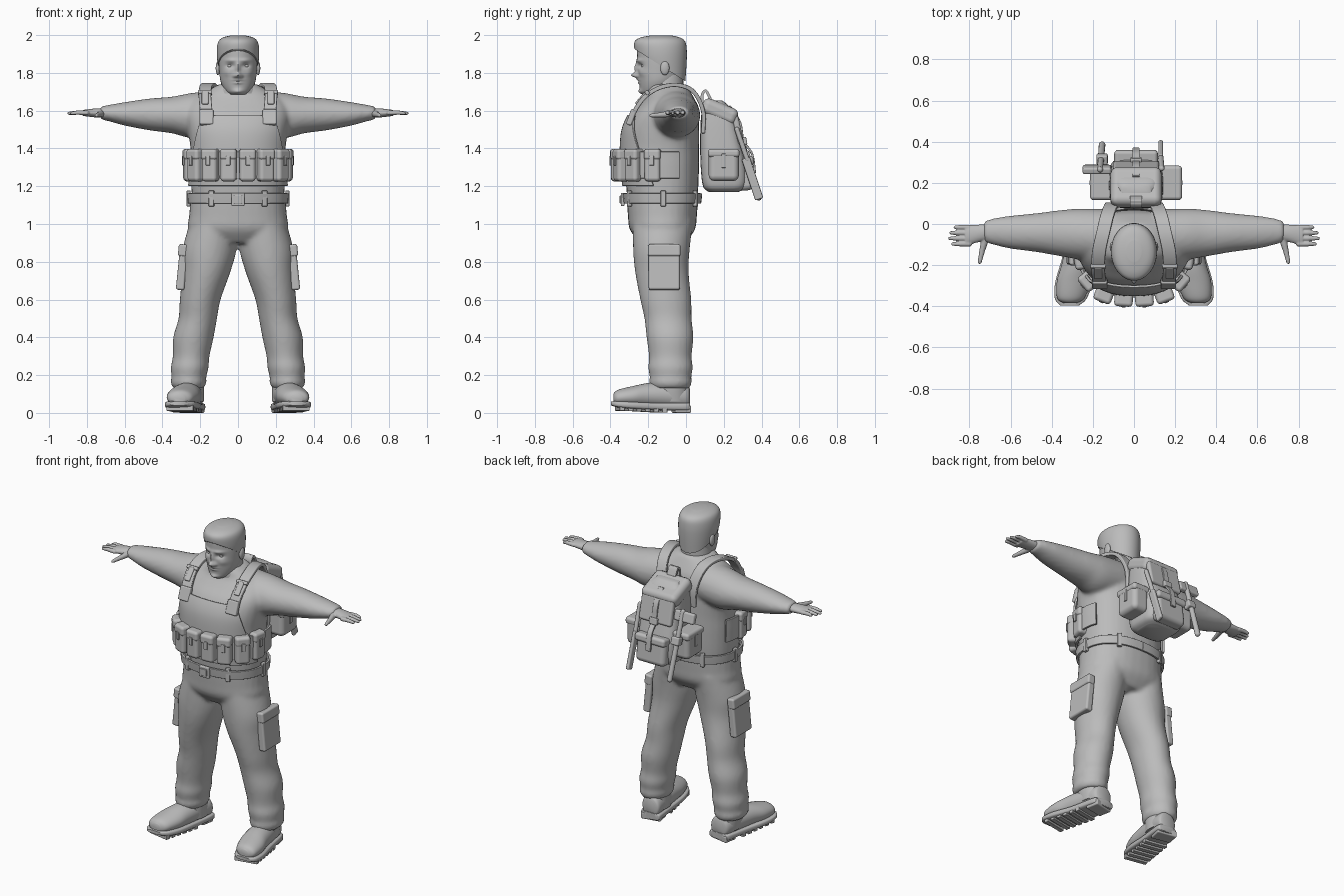
import bpy, bmesh
from math import cos, sin, tau, radians, copysign, exp
from mathutils import Vector, Matrix, Euler

cube = bpy.data.objects.get("Cube")
if cube:
    bpy.data.objects.remove(cube, do_unlink=True)

grey = bpy.data.materials.new("plain grey")
grey.use_nodes = True
grey.diffuse_color = (.5, .5, .5, 1)
for node in grey.node_tree.nodes:
    if node.type == "BSDF_PRINCIPLED":
        node.inputs["Base Color"].default_value = grey.diffuse_color


def finish(name, bm, mirror=False, bevel=0, thick=0, voxel=0):
    """Turn a bmesh into a smooth shaded object with its modifiers."""
    bmesh.ops.recalc_face_normals(bm, faces=bm.faces)
    mesh = bpy.data.meshes.new(name)
    bm.to_mesh(mesh)
    bm.free()
    mesh.materials.append(grey)
    for poly in mesh.polygons:
        poly.use_smooth = True
    if not (bevel or voxel):
        mesh.set_sharp_from_angle(angle=radians(50))
    obj = bpy.data.objects.new(name, mesh)
    bpy.context.collection.objects.link(obj)
    if thick:
        mod = obj.modifiers.new("thickness", "SOLIDIFY")
        mod.thickness, mod.offset = thick, 0
    if bevel:
        mod = obj.modifiers.new("soft edges", "BEVEL")
        mod.width, mod.segments, mod.harden_normals = bevel, 3, True
    if mirror:
        obj.modifiers.new("mirror", "MIRROR").use_mirror_merge = False
    if voxel:
        mod = obj.modifiers.new("blend", "REMESH")
        mod.mode, mod.voxel_size, mod.use_smooth_shade = "VOXEL", voxel, True
        mod = obj.modifiers.new("relax", "SMOOTH")
        mod.factor, mod.iterations = .5, 5
    return obj


def spline(points, steps):
    """Smooth curve through points of any dimension."""
    p = [Vector(q) for q in points]
    p = [p[0]] + p + [p[-1]]
    out = []
    for a, b, c, d in zip(p, p[1:], p[2:], p[3:]):
        for i in range(steps):
            t = i / steps
            out.append((b * 2 + (c - a) * t + (a * 2 - b * 5 + c * 4 - d) * t * t
                        + (b * 3 - a - c * 3 + d) * t ** 3) / 2)
    return out + [p[-1]]


def oval(angle, power):
    return [copysign(abs(w) ** (2 / power), w) for w in (cos(angle), sin(angle))]


def skin(bm, loops, closed=True):
    for low, high in zip(loops, loops[1:]):
        n = len(low)
        for i in range(n if closed else n - 1):
            j = (i + 1) % n
            bm.faces.new((low[i], low[j], high[j], high[i]))


def loft(bm, rings, axis="z", side=1, power=2, sides=32, steps=6):
    """Rings hold a position on the axis, a centre and two radii."""
    loops = []
    for h, a, b, ra, rb in spline(rings, steps):
        loop = []
        for i in range(sides):
            c, s = oval(tau * i / sides, power)
            u, v = a + ra * c, b + rb * s
            x, y, z = {"x": (h, u, v), "y": (u, h, v), "z": (u, v, h)}[axis]
            loop.append(bm.verts.new((x * side, y, z)))
        loops.append(loop)
    skin(bm, loops)
    bm.faces.new(loops[0])
    bm.faces.new(loops[-1])


def solid(name, rings, mirror=False, **shape):
    bm = bmesh.new()
    loft(bm, rings, **shape)
    return finish(name, bm, mirror)


def box(name, loc, size, rot=(0, 0, 0), bevel=.01, mirror=False):
    bm = bmesh.new()
    bmesh.ops.create_cube(bm, size=1, matrix=Matrix.LocRotScale(Vector(loc), Euler(rot), Vector(size)))
    return finish(name, bm, mirror, bevel)


def ball(bm, loc, size):
    bmesh.ops.create_uvsphere(bm, u_segments=24, v_segments=16, radius=1,
                              matrix=Matrix.LocRotScale(Vector(loc), None, Vector(size)))


def rod(bm, start, end, r1, r2):
    a, b = Vector(start), Vector(end)
    turn = (b - a).to_track_quat("Z", "Y")
    bmesh.ops.create_cone(bm, cap_ends=True, segments=16, radius1=r1, radius2=r2, depth=(b - a).length,
                          matrix=Matrix.LocRotScale((a + b) / 2, turn, None))
    ball(bm, a, (r1,) * 3)
    ball(bm, b, (r2,) * 3)


def ribbon(name, path, width, thick, mirror=False):
    bm = bmesh.new()
    half = Vector((width / 2, 0, 0))
    skin(bm, [[bm.verts.new(p - half), bm.verts.new(p + half)] for p in spline(path, 6)], False)
    return finish(name, bm, mirror, thick / 4, thick)


# Shirt: torso blended with both arms
torso = [(1.0, 0, -.125, .235, .165), (1.15, 0, -.125, .245, .187), (1.3, 0, -.128, .25, .197),
         (1.4, 0, -.13, .252, .2), (1.5, 0, -.125, .265, .195), (1.58, 0, -.11, .275, .175),
         (1.64, 0, -.09, .26, .145), (1.69, 0, -.085, .19, .115), (1.74, 0, -.1, .1, .1)]
arm = [(.1, -.06, 1.59, .13, .12), (.25, -.05, 1.575, .125, .118), (.35, -.045, 1.577, .113, .097),
       (.47, -.042, 1.58, .095, .084), (.6, -.04, 1.583, .08, .062), (.68, -.037, 1.587, .065, .044),
       (.73, -.037, 1.588, .05, .034)]
bm = bmesh.new()
loft(bm, torso, power=2.3)
for side in (1, -1):
    loft(bm, arm, "x", side)
finish("shirt", bm, voxel=.012)


def band(name, bottom, top, low_span, high_span, gap, thick):
    """Sheet that follows the torso, centred on the front."""
    rings = [r for r in spline(torso, 12) if bottom <= r[0] <= top]
    bm = bmesh.new()
    loops = []
    for k, (z, x, y, rx, ry) in enumerate(rings):
        span = radians(low_span + (high_span - low_span) * k / (len(rings) - 1))
        loop = []
        for i in range(49):
            c, s = oval(-tau / 4 + span * (i / 24 - 1), 2.3)
            loop.append(bm.verts.new((x + (rx + gap) * c, y + (ry + gap) * s, z)))
        loops.append(loop)
    skin(bm, loops, False)
    finish(name, bm, bevel=thick / 4, thick=thick)


# Trousers: hips blended with both legs
hips = [(1.16, 0, -.125, .25, .19), (1.05, 0, -.125, .258, .183), (.97, 0, -.125, .262, .172),
        (.9, 0, -.125, .19, .12)]
leg = [(1.02, .125, -.122, .125, .16), (.87, .15, -.13, .143, .15), (.75, .167, -.128, .128, .142),
       (.6, .2, -.107, .108, .135), (.5, .213, -.095, .102, .125), (.4, .236, -.085, .107, .124),
       (.3, .248, -.083, .097, .113), (.24, .256, -.082, .1, .118), (.19, .26, -.082, .092, .11),
       (.16, .262, -.082, .095, .113), (.13, .262, -.082, .08, .1)]
bm = bmesh.new()
loft(bm, hips, power=2.3)
for side in (1, -1):
    loft(bm, leg, side=side)
finish("trousers", bm, voxel=.012)
box("cargo_pocket", (.295, -.115, .77), (.045, .165, .24), (0, -.1, 0), .012, True)
box("cargo_flap", (.291, -.115, .86), (.05, .172, .065), (0, -.1, 0), .012, True)

# Belt with buckle and loops
band("belt", 1.1, 1.165, 180, 180, .016, .014)
box("belt_buckle", (0, -.335, 1.13), (.07, .02, .07), bevel=.006)
box("buckle_plate", (0, -.343, 1.13), (.044, .016, .044), bevel=.004)
for x, y, turn in ((.14, -.3, .35), (.262, -.12, 1.57), (.15, .05, 2.7)):
    box("belt_loop", (x, y, 1.135), (.028, .022, .085), (0, 0, turn), .005, True)

# Boots with treaded soles
solid("boot", [(-.385, .31, .075, .03, .025), (-.36, .307, .08, .066, .042), (-.28, .292, .086, .083, .056),
               (-.2, .275, .092, .078, .066), (-.1, .258, .092, .072, .07), (0, .243, .085, .062, .068),
               (.02, .24, .08, .04, .05)], True, axis="y")
solid("boot_shaft", [(.06, .25, -.075, .07, .09), (.13, .255, -.08, .075, .092), (.22, .26, -.08, .075, .09)], True)
solid("boot_sole", [(-.397, .313, .05, .045, .01), (-.36, .307, .046, .078, .017), (-.28, .292, .04, .09, .02),
                    (-.15, .267, .034, .078, .02), (0, .243, .032, .07, .022), (.022, .24, .032, .05, .02)],
      True, axis="y", power=4)
for i in range(6):
    y = -.35 + i * .045
    box("sole_tread", (.24 - y * .19, y, .026 - i * .002), (.145, .028, .03), (0, 0, .19), .004, True)
box("boot_heel", (.246, -.025, .02), (.125, .085, .04), (0, 0, .19), .008, True)

# Hands
bm = bmesh.new()
loft(bm, [(.68, -.037, 1.588, .036, .024), (.75, -.045, 1.588, .042, .024), (.82, -.056, 1.588, .05, .016)], "x")
for i, tip in enumerate((.868, .888, .895, .88)):
    y = -.016 - .027 * i
    rod(bm, (.8, y, 1.588), (.845, y, 1.59), .013, .012)
    rod(bm, (.845, y, 1.59), (tip, y, 1.586), .012, .009)
rod(bm, (.72, -.06, 1.585), (.738, -.13, 1.578), .02, .014)
rod(bm, (.738, -.13, 1.578), (.75, -.185, 1.574), .014, .01)
finish("hand", bm, True, voxel=.004)

# Head with sculpted face: x, z, two spreads and the push forward
bm = bmesh.new()
loft(bm, [(1.685, 0, -.18, .04, .045), (1.705, 0, -.165, .068, .075), (1.755, 0, -.145, .092, .104),
          (1.82, 0, -.135, .1, .122), (1.88, 0, -.13, .103, .128), (1.94, 0, -.13, .1, .125),
          (1.975, 0, -.13, .075, .095), (1.988, 0, -.13, .03, .04)], sides=96, steps=12)
face = [(0, 1.787, .017, .014, .034), (0, 1.825, .011, .03, .016), (0, 1.763, .026, .006, .008),
        (0, 1.747, .022, .006, .007), (0, 1.7, .028, .014, .014)]
for side in (1, -1):
    face += [(side * .041, 1.838, .021, .012, -.015), (side * .038, 1.866, .028, .009, .007),
             (side * .062, 1.8, .022, .018, .006), (side * .018, 1.782, .008, .008, .01)]
for v in bm.verts:
    x, y, z = v.co
    if y < -.14:
        v.co.y -= sum(d * exp(-((x - bx) / rx) ** 2 - ((z - bz) / rz) ** 2) for bx, bz, rx, rz, d in face)
finish("head", bm)
for name, loc, size in (("eye", (.042, -.222, 1.837), (.016, .015, .011)),
                        ("ear", (.106, -.112, 1.825), (.012, .024, .037))):
    bm = bmesh.new()
    ball(bm, loc, size)
    finish(name, bm, True)
solid("neck", [(1.62, 0, -.1, .1, .1), (1.7, 0, -.108, .094, .096), (1.79, 0, -.105, .085, .09)])
solid("collar", [(1.69, 0, -.1, .125, .115), (1.715, 0, -.105, .115, .11), (1.735, 0, -.107, .1, .102)])

# Short hair, trimmed along a sloping hairline
bm = bmesh.new()
loft(bm, [(1.74, 0, -.1, .09, .095), (1.85, 0, -.125, .108, .128), (1.92, 0, -.134, .112, .138),
          (1.965, 0, -.138, .104, .134), (1.987, 0, -.136, .08, .105), (1.999, 0, -.132, .035, .05)], sides=64)
cut = bmesh.ops.bisect_plane(bm, geom=bm.verts[:] + bm.edges[:] + bm.faces[:], plane_co=(0, -.27, 1.925),
                             plane_no=(0, .165, .26), clear_inner=True)
bmesh.ops.holes_fill(bm, edges=[e for e in bm.edges if e.is_boundary], sides=0)
finish("hair", bm)

# Chest rig with a row of pouches
band("chest_panel", 1.2, 1.575, 80, 35, .014, .014)
band("rig_belt", 1.24, 1.385, 112, 112, .02, .014)
for x, y, turn in ((.05, -.36, .06), (.145, -.34, .36), (.22, -.275, .85), (.25, -.175, 1.4)):
    out = Vector((sin(turn), -cos(turn), 0))
    at = Vector((x, y, 1.31))
    box("pouch", at, (.085, .074, .17), (0, 0, turn), .02, True)
    box("pouch_flap", at + Vector((0, 0, .058)), (.09, .082, .06), (0, 0, turn), .018, True)
    box("pouch_tab", at + out * .04 + Vector((0, 0, .025)), (.024, .01, .05), (0, 0, turn), .003, True)

# Shoulder straps
ribbon("shoulder_strap", [(.165, -.295, 1.53), (.17, -.265, 1.61), (.175, -.21, 1.68), (.17, -.13, 1.725),
                          (.15, -.04, 1.735), (.13, .04, 1.7), (.11, .09, 1.6), (.1, .09, 1.48)], .066, .022, True)
box("strap_pad", (.167, -.29, 1.565), (.074, .03, .085), (-.35, 0, 0), .008, True)
box("strap_buckle", (.174, -.235, 1.665), (.036, .022, .085), (-.7, 0, 0), .006, True)
box("strap_slider", (.174, -.205, 1.695), (.075, .025, .022), (-.7, 0, 0), .006, True)

# Backpack
solid("backpack", [(1.17, .01, .2, .09, .08), (1.2, .01, .205, .125, .115), (1.3, .01, .2, .132, .122),
                   (1.42, .01, .185, .13, .11), (1.55, .01, .17, .122, .092), (1.62, .01, .16, .11, .07),
                   (1.655, .01, .15, .07, .04)], power=4)
box("backpack_lid", (.01, .178, 1.595), (.25, .2, .09), (-.4, 0, 0), .035)
box("lid_flap", (.01, .274, 1.5), (.225, .035, .16), (.22, 0, 0), .015)
box("back_pocket", (.01, .31, 1.262), (.205, .085, .17), (.12, 0, 0), .03)
box("pocket_flap", (.01, .312, 1.33), (.212, .095, .05), (.12, 0, 0), .018)
ribbon("lid_strap", [(.01, .23, 1.625), (.01, .285, 1.54), (.01, .305, 1.44), (.01, .35, 1.37), (.01, .365, 1.27)],
       .035, .012)
box("lid_buckle", (.01, .31, 1.44), (.055, .024, .04), (.2, 0, 0), .006)
ribbon("carry_handle", [(.01, .09, 1.62), (.01, .085, 1.68), (.01, .105, 1.705), (.01, .13, 1.66)], .06, .014)
for side in (1, -1):
    x = .01 + side * .165
    box("side_pouch", (x, .2, 1.31), (.11, .16, .165), bevel=.03)
    box("side_flap", (x, .2, 1.375), (.118, .168, .045), bevel=.018)
    box("side_tab", (x + side * .055, .2, 1.335), (.012, .025, .075), bevel=.004)

# Tools strapped to the pack
bm = bmesh.new()
rod(bm, (-.165, .265, 1.53), (-.155, .385, 1.14), .014, .016)
finish("axe_handle", bm)
box("axe_head", (-.18, .265, 1.5), (.14, .035, .065), (.3, 0, 0), .012)
box("axe_holder", (-.155, .315, 1.36), (.055, .05, .05), (.3, 0, 0), .01)
bm = bmesh.new()
rod(bm, (.135, .27, 1.5), (.13, .325, 1.34), .013, .013)
finish("knife_grip", bm)
box("knife_sheath", (.13, .352, 1.24), (.022, .045, .23), (.32, 0, 0), .008)
